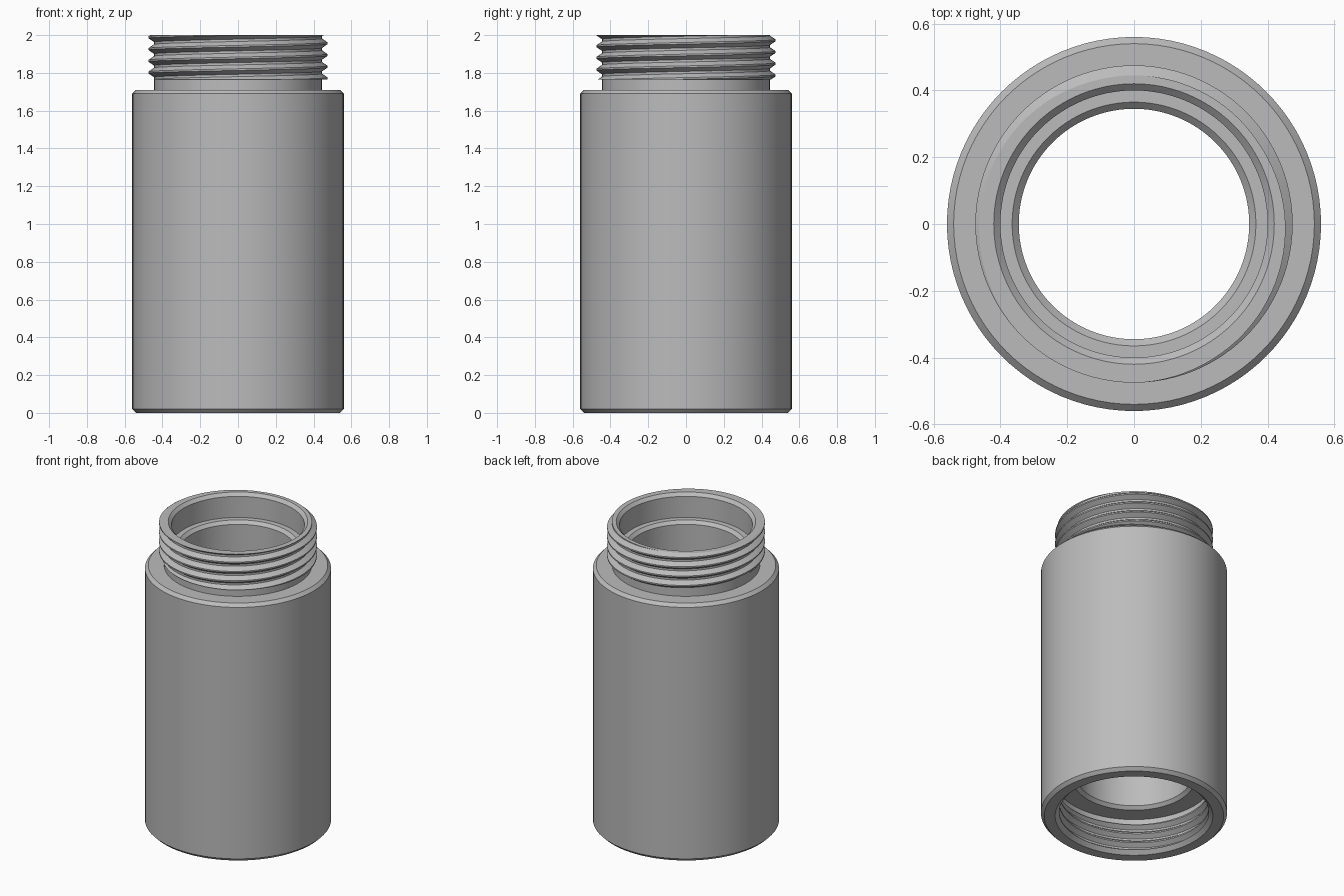
import bpy
import bmesh
from math import cos, sin, pi, radians

cube = bpy.data.objects.get("Cube")
if cube:
    bpy.data.objects.remove(cube)

SEGMENTS = 96
PITCH = 0.062

metal = bpy.data.materials.new("grey metal")
metal.use_nodes = True
GREY = (0.5, 0.5, 0.5, 1)
metal.diffuse_color = GREY
metal.node_tree.nodes["Principled BSDF"].inputs["Base Color"].default_value = GREY


def sweep(name, row_count, point):
    """Sweep a section round z; point(row, turn) gives radius and height."""
    bm = bmesh.new()
    columns = []
    for i in range(SEGMENTS + 1):
        turn = i / SEGMENTS
        angle = 2 * pi * turn
        column = []
        for row in range(row_count):
            r, z = point(row, turn)
            column.append(bm.verts.new((r * cos(angle), r * sin(angle), z)))
        columns.append(column)
    for a, b in zip(columns, columns[1:]):
        for j in range(row_count - 1):
            bm.faces.new((a[j], a[j + 1], b[j + 1], b[j]))
    bmesh.ops.remove_doubles(bm, verts=bm.verts, dist=1e-5)
    mesh = bpy.data.meshes.new(name)
    bm.to_mesh(mesh)
    bm.free()
    mesh.materials.append(metal)
    obj = bpy.data.objects.new(name, mesh)
    bpy.context.collection.objects.link(obj)
    bpy.ops.object.select_all(action="DESELECT")
    obj.select_set(True)
    bpy.context.view_layer.objects.active = obj
    bpy.ops.object.shade_smooth_by_angle(angle=radians(25))
    return obj


def lathe(name, profile):
    return sweep(name, len(profile), lambda row, turn: profile[row])


def thread(name, crest, root, low, high, peak, start_r, end_r, downward):
    """Right-hand helical thread cut off flat at low and high."""
    # Corners of one tooth, as fractions of the pitch
    tooth = (-0.07, 0.07, 0.4, 0.6)
    turns = int((high - low) / PITCH) + 3
    first = int((low - peak) / PITCH) - 2
    heights = [(first + n + f) * PITCH for n in range(turns + 1) for f in tooth]
    if downward:
        heights.reverse()
    ends = (high, low) if downward else (low, high)

    def point(row, turn):
        if row == 0:
            return start_r, ends[0]
        if row == len(heights) + 1:
            return end_r, ends[1]
        offset = peak + turn * PITCH
        z = min(max(heights[row - 1] + offset, low), high)
        phase = ((z - offset) / PITCH) % 1
        slope = (min(phase, 1 - phase) - 0.07) / 0.33
        return crest + (root - crest) * min(max(slope, 0), 1), z

    return sweep(name, len(heights) + 2, point)


# Outer wall: neck, shoulder, chamfered barrel and bottom rim
lathe("outer_barrel", [
    (0.445, 1.765), (0.445, 1.71), (0.54, 1.71), (0.56, 1.69),
    (0.56, 0.02), (0.54, 0), (0.475, 0), (0.45, 0.025)])

# Inner wall: undercut, ledge, through bore and top counterbore
lathe("inner_bore", [
    (0.478, 0.2), (0.478, 0.25), (0.365, 0.25), (0.345, 0.27),
    (0.345, 1.82), (0.365, 1.84), (0.4, 1.84), (0.4, 1.98), (0.42, 2)])

# External thread on the neck, and matching internal thread in the base
thread("neck_thread", 0.475, 0.445, 1.765, 2, 1.957, 0.42, 0.445, True)
thread("socket_thread", 0.45, 0.478, 0.025, 0.2, 0.1, 0.45, 0.478, False)
